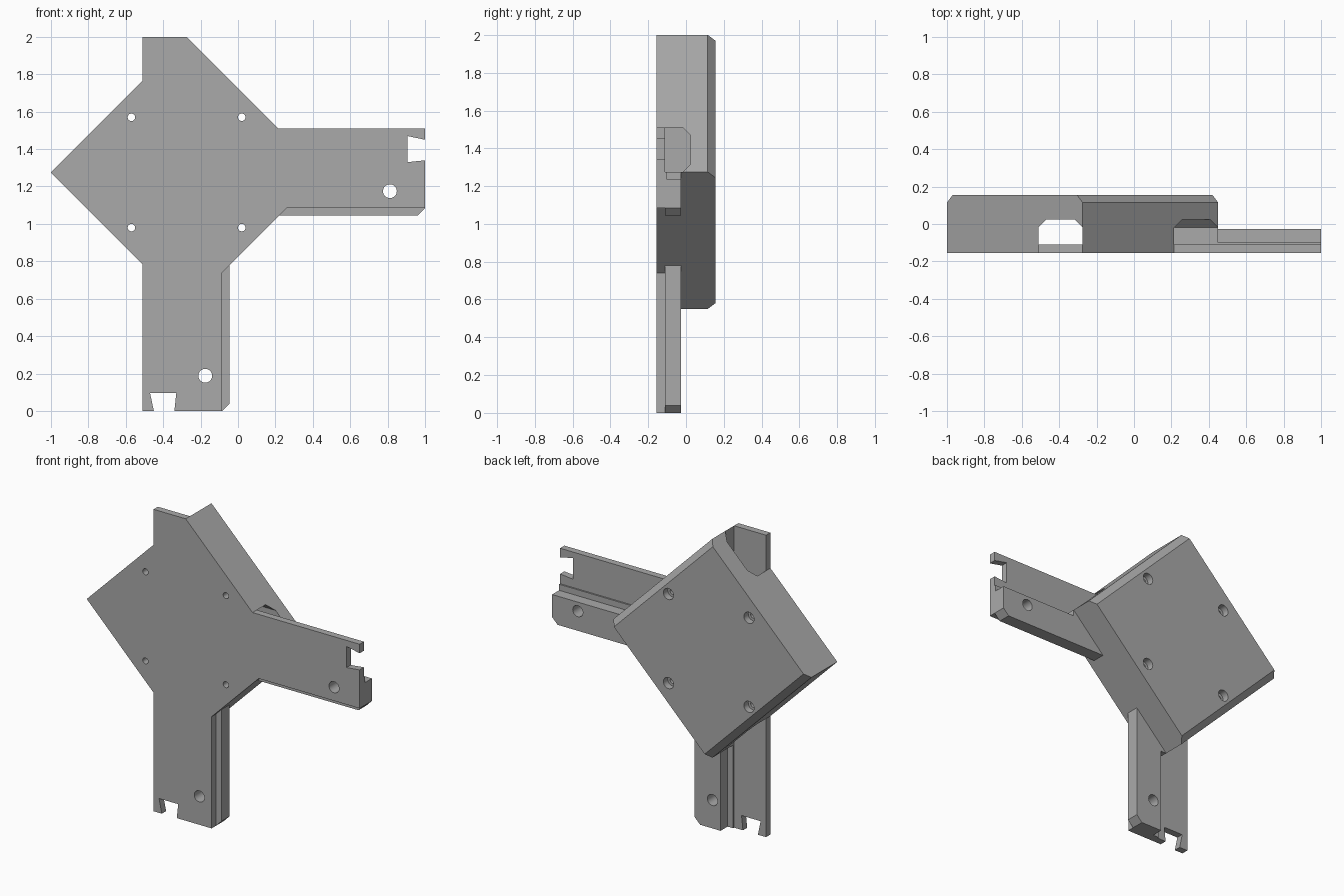
import bpy, bmesh, math
from mathutils import Vector

cube = bpy.data.objects.get("Cube")
if cube:
    bpy.data.objects.remove(cube, do_unlink=True)

# Parts are laid out as (u, v) around the block centre, which sits here
CENTRE = Vector((-0.275, 0, 1.275))
R = 0.725                                    # half diagonal of the block
FRONT, PLATE, LEDGE, RIB, BEVEL, BACK = -0.155, -0.11, -0.1, -0.027, 0.115, 0.155

grey = bpy.data.materials.new("plain grey")
grey.use_nodes = True
grey.diffuse_color = (0.4, 0.4, 0.4, 1)
grey.node_tree.nodes["Principled BSDF"].inputs["Base Color"].default_value = (0.4, 0.4, 0.4, 1)


def loft(name, rings):
    """Closed solid through matching rings of (u, y, v) points."""
    bm = bmesh.new()
    loops = [[bm.verts.new(CENTRE + Vector(p)) for p in ring] for ring in rings]
    n = len(loops[0])
    for a, b in zip(loops, loops[1:]):
        for i in range(n):
            j = (i + 1) % n
            bm.faces.new((a[i], a[j], b[j], b[i]))
    bm.faces.new(loops[0])
    bm.faces.new(loops[-1])
    bmesh.ops.recalc_face_normals(bm, faces=bm.faces)
    mesh = bpy.data.meshes.new(name)
    bm.to_mesh(mesh)
    bm.free()
    mesh.materials.append(grey)
    obj = bpy.data.objects.new(name, mesh)
    bpy.context.collection.objects.link(obj)
    return obj


def prism(name, outline, y0, y1):
    return loft(name, [[(u, y, v) for u, v in outline] for y in (y0, y1)])


def bore(u, v, radius, y0, y1):
    ring = [math.tau * i / 32 for i in range(32)]
    return prism("bore", [(u + radius * math.cos(a), v + radius * math.sin(a)) for a in ring], y0, y1)


def flip(points):
    """Reflect across the block diagonal: leg shapes become arm shapes."""
    return [(-v, -u) for u, v in points]


def combine(target, other, operation):
    mod = target.modifiers.new(operation.lower(), "BOOLEAN")
    mod.operation, mod.solver, mod.object = operation, "EXACT", other
    bpy.context.view_layer.objects.active = target
    bpy.ops.object.modifier_apply(modifier=mod.name)
    bpy.data.objects.remove(other, do_unlink=True)


# Front plate: diamond with top tab, leg and arm, both ending in a dovetail notch
END, W, E = -1.275, 0.235, 0.19
leg = [(E, E - R), (E, END), (-0.065, END), (-0.055, -1.18),
       (-0.195, -1.18), (-0.175, END), (-W, END), (-W, W - R)]
outline = leg + [(-R, 0), (-W, R - W), (-W, R), (0, R)] + flip(leg)[::-1]
bracket = prism("corner_bracket", outline, FRONT, PLATE)

# Back block with two bevelled sides
c = 0.03
diamond = [(-R, 0), (0, R), (R, 0), (0, -R)]
inset = [(c - R, c), (-c, R - c), (R - c, -c), (c, c - R)]
block = loft("back_block", [[(u, y, v) for u, v in d] for d, y in
                            ((diamond, PLATE), (diamond, BEVEL), (inset, BACK))])

# Channels through the block: full height, and from the arm side
section = [(-W, -0.14), (-W, -0.018), (-0.192, 0.025), (-0.043, 0.025), (0, -0.018), (0, -0.14)]
combine(block, loft("channel", [[(u, y, v) for u, y in section] for v in (-1, 1)]), "DIFFERENCE")
combine(block, loft("channel", [[(u, y, -a) for a, y in section] for u in (-W, 1)]), "DIFFERENCE")
combine(bracket, block, "UNION")

# Stiffening ribs behind leg and arm
base = [(0, END), (E, END), (0.23, END + 0.04), (0.23, -0.42), (0, -0.42)]
rib = [(0.04, END)] + base[1:] + [(0, -R), (0.04, -R)]
for place in (list, flip):
    combine(bracket, prism("ledge", place(base), PLATE, LEDGE), "UNION")
    combine(bracket, prism("rib", place(rib), LEDGE, RIB), "UNION")
    (u, v), = place([(0.1, -1.087)])
    combine(bracket, bore(u, v, 0.037, -0.3, 0.1), "DIFFERENCE")

# Four screw holes, widened at the back
for u in (-0.295, 0.295):
    for v in (-0.295, 0.295):
        combine(bracket, bore(u, v, 0.02, -0.3, 0.3), "DIFFERENCE")
        combine(bracket, bore(u, v, 0.037, 0.11, 0.3), "DIFFERENCE")

# Merge coplanar faces and shade
bm = bmesh.new()
bm.from_mesh(bracket.data)
bmesh.ops.remove_doubles(bm, verts=bm.verts, dist=0.0002)
bmesh.ops.dissolve_limit(bm, angle_limit=0.01, verts=bm.verts, edges=bm.edges)
bm.to_mesh(bracket.data)
bm.free()
bpy.ops.object.select_all(action="DESELECT")
bracket.select_set(True)
bpy.context.view_layer.objects.active = bracket
bpy.ops.object.shade_smooth_by_angle(angle=math.radians(30))
